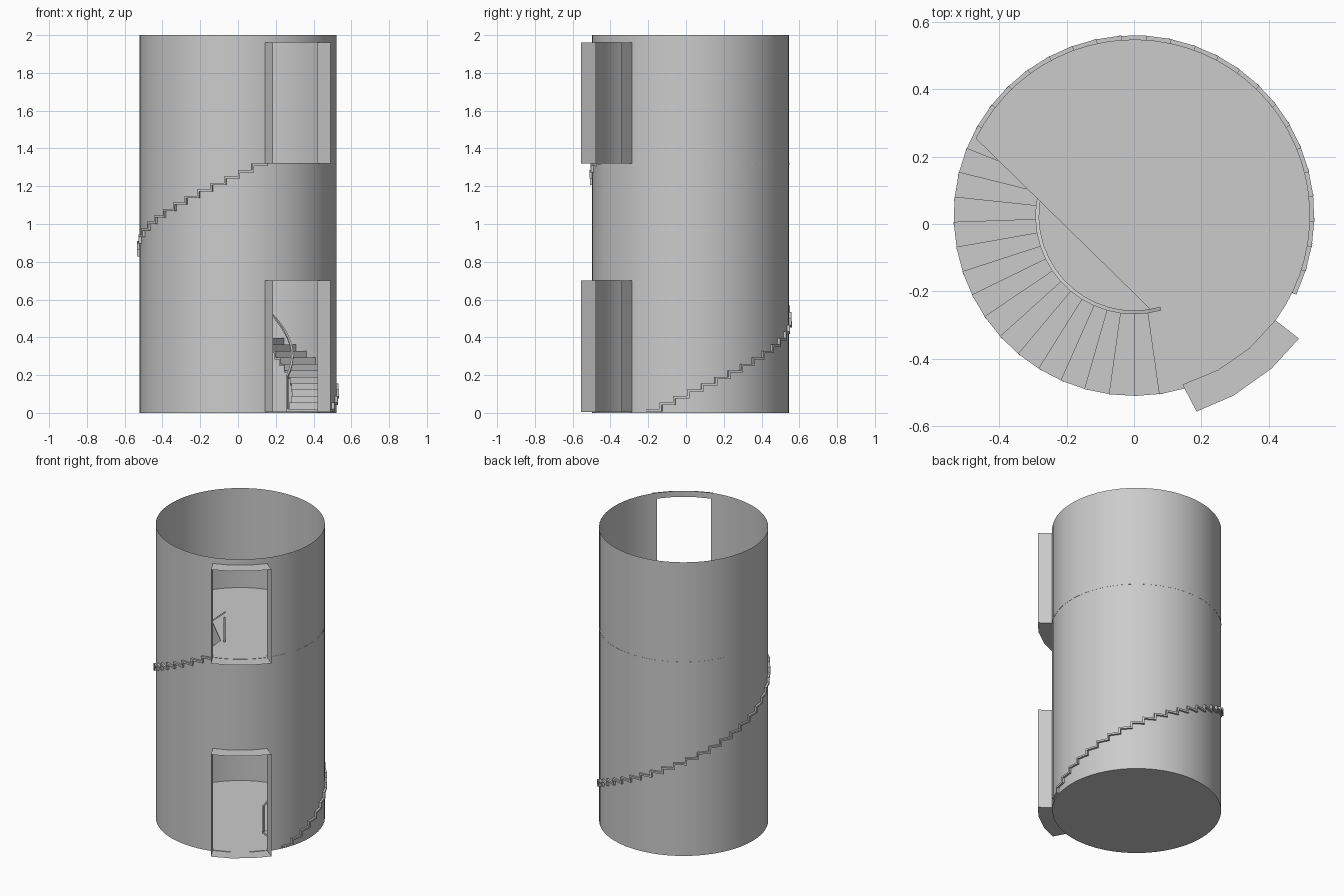
import bpy, bmesh
from math import cos, sin, radians

if "Cube" in bpy.data.objects:
    bpy.data.objects.remove(bpy.data.objects["Cube"])

CY = 0.025            # tower axis is slightly behind the origin
R = 0.522             # wall radius
DOOR = [-74, -61.5, -49, -36.5]          # door arc angles
DOOR_OUT = [-72.3, -61, -48, -36.7]      # outer edge of the porch
DOORS = [(0.005, 0.70), (1.32, 1.96)]


def pt(r, a, z):
    return (r * cos(radians(a)), CY + r * sin(radians(a)), z)


def finish(name, bm, smooth=False, normals=True):
    if normals:
        bmesh.ops.recalc_face_normals(bm, faces=bm.faces)
    me = bpy.data.meshes.new(name)
    bm.to_mesh(me)
    bm.free()
    ob = bpy.data.objects.new(name, me)
    bpy.context.collection.objects.link(ob)
    if smooth:
        bpy.ops.object.select_all(action='DESELECT')
        ob.select_set(True)
        bpy.context.view_layer.objects.active = ob
        bpy.ops.object.shade_smooth_by_angle(angle=radians(30))
    return ob


def face(bm, pts):
    return bm.faces.new([bm.verts.new(p) for p in pts])


def prism(bm, outline, z0, z1):
    lo = [bm.verts.new((x, y, z0)) for x, y in outline]
    hi = [bm.verts.new((x, y, z1)) for x, y in outline]
    bm.faces.new(lo[::-1])
    bm.faces.new(hi)
    n = len(lo)
    for i in range(n):
        j = (i + 1) % n
        bm.faces.new((lo[i], lo[j], hi[j], hi[i]))


def wedge(bm, r0, r1, a0, a1, z0, z1):
    prism(bm, [pt(r0, a0, 0)[:2], pt(r1, a0, 0)[:2],
               pt(r1, a1, 0)[:2], pt(r0, a1, 0)[:2]], z0, z1)


# round wall with two door openings
bm = bmesh.new()
N = 60
arc = DOOR[:-1] + [-36.5 + 322.5 * i / N for i in range(N)]
levels = [0, 0.005, 0.70, 1.32, 1.96, 2.0]
rows = [[bm.verts.new(pt(R, a, z)) for a in arc] for z in levels]
for k in range(len(levels) - 1):
    for i in range(len(arc)):
        if i < 3 and k in (1, 3):
            continue
        j = (i + 1) % len(arc)
        bm.faces.new((rows[k][i], rows[k][j], rows[k + 1][j], rows[k + 1][i]))
finish("tower_wall", bm, True, False)

# ground floor
bm = bmesh.new()
prism(bm, [pt(R, a, 0)[:2] for a in arc], 0, 0.008)
finish("ground_floor", bm)

# upper floor with the stairwell cut away
bm = bmesh.new()
rim = [pt(R + 0.001, -74 + 228 * i / 42, 0)[:2] for i in range(43)]
prism(bm, rim + [(0.045, -0.25)], 1.314, 1.322)
finish("upper_floor", bm)

# projecting door surrounds: jambs, lintel and sill
for name, (z0, z1) in zip(("lower_door_surround", "upper_door_surround"), DOORS):
    bm = bmesh.new()
    RO = 0.611
    for k in (0, 3):
        face(bm, [pt(R, DOOR[k], z0), pt(RO, DOOR_OUT[k], z0),
                  pt(RO, DOOR_OUT[k], z1), pt(R, DOOR[k], z1)])
    for z in (z0, z1):
        for k in range(3):
            face(bm, [pt(R, DOOR[k], z), pt(RO, DOOR_OUT[k], z),
                      pt(RO, DOOR_OUT[k + 1], z), pt(R, DOOR[k + 1], z)])
    bmesh.ops.remove_doubles(bm, verts=bm.verts, dist=1e-5)
    finish(name, bm)

# spiral stairs: thin treads and risers
START, STEP, COUNT = -26, 8, 39
RISE = 1.30 / (COUNT - 1)
T = 0.012
bm = bmesh.new()
for i in range(COUNT):
    a, z = START + STEP * i, 0.02 + RISE * i
    wedge(bm, 0.285, 0.536, a, a + STEP + 1.2, z - T, z)
    if i:
        wedge(bm, 0.285, 0.536, a, a + 1.2, z - RISE, z - T)
finish("spiral_stairs", bm)

# inner handrail with end posts
bm = bmesh.new()
H = 0.17
ri, ro, t = 0.282, 0.293, 0.006
rings = []
for i in range(COUNT + 1):
    a, z = START + STEP * i, 0.02 + RISE * i + H
    rings.append([bm.verts.new(pt(r, a, z + dz))
                  for r, dz in ((ri, -t), (ro, -t), (ro, t), (ri, t))])
for p, q in zip(rings, rings[1:]):
    for k in range(4):
        m = (k + 1) % 4
        bm.faces.new((p[k], p[m], q[m], q[k]))
bm.faces.new(rings[0])
bm.faces.new(rings[-1][::-1])
for i in (0, COUNT - 0.25):
    a, z = START + STEP * i, 0.02 + RISE * int(i)
    wedge(bm, ri, ro, a, a + 2, z - T, z + H)
finish("handrail", bm)
